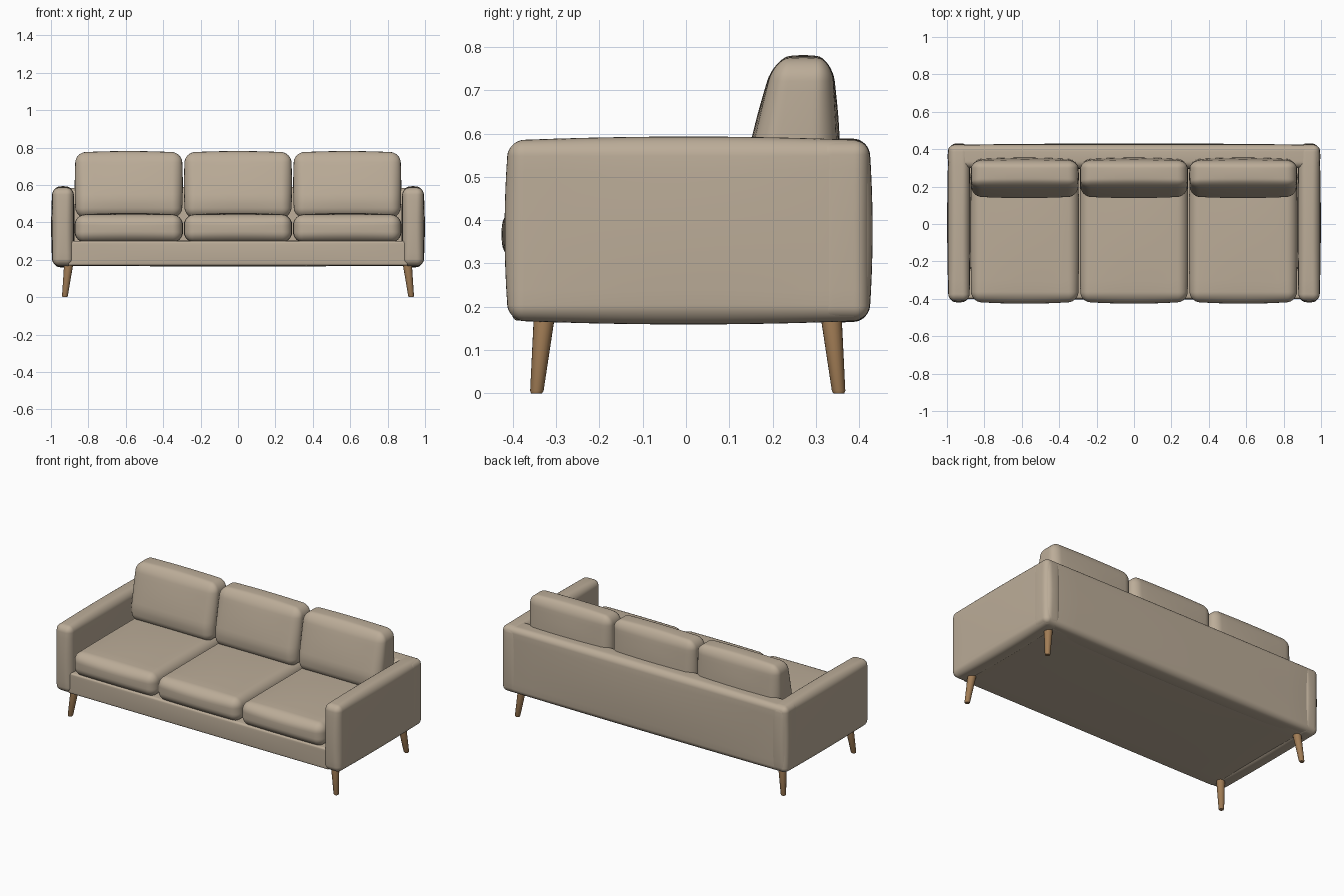
import bpy, bmesh, math
from mathutils import Vector

if "Cube" in bpy.data.objects:
    bpy.data.objects.remove(bpy.data.objects["Cube"])


def material(name, rgb):
    m = bpy.data.materials.new(name)
    m.diffuse_color = (*rgb, 1)
    m.use_nodes = True
    m.node_tree.nodes["Principled BSDF"].inputs["Base Color"].default_value = m.diffuse_color
    return m


FABRIC = material("beige fabric", (0.50, 0.415, 0.315))
WOOD = material("brown wood", (0.36, 0.205, 0.092))


def finish(name, bm, mat, angle):
    bmesh.ops.recalc_face_normals(bm, faces=bm.faces)
    me = bpy.data.meshes.new(name)
    bm.to_mesh(me)
    bm.free()
    me.materials.append(mat)
    ob = bpy.data.objects.new(name, me)
    bpy.context.collection.objects.link(ob)
    bpy.ops.object.select_all(action='DESELECT')
    ob.select_set(True)
    bpy.context.view_layer.objects.active = ob
    bpy.ops.object.shade_smooth_by_angle(angle=math.radians(angle))
    return ob


def ticks(h, r, seg=4, mid=10):
    """Grid lines along one axis: even in the middle, arc-spaced in the rounded ends."""
    a = h - r
    end = [a + r * math.tan(math.pi / 4 * k / seg) for k in range(1, seg + 1)]
    return [-e for e in reversed(end)] + [-a + 2 * a * k / mid for k in range(mid + 1)] + end


def soft_box(name, lo, hi, r, bulge=(0, 0, 0), warp=None):
    """Rounded box whose faces swell outwards like upholstery."""
    lo, hi = Vector(lo), Vector(hi)
    c, h = (lo + hi) / 2, (hi - lo) / 2
    bm = bmesh.new()
    for ax in range(3):
        u, v = (ax + 1) % 3, (ax + 2) % 3
        tu, tv = ticks(h[u], r), ticks(h[v], r)
        for side in (-1, 1):
            rows = []
            for a in tu:
                row = []
                for b in tv:
                    p = Vector((0, 0, 0))
                    p[ax], p[u], p[v] = side * h[ax], a, b
                    inner = Vector([max(-(h[i] - r), min(h[i] - r, p[i])) for i in range(3)])
                    row.append(bm.verts.new(inner + (p - inner).normalized() * r))
                rows.append(row)
            for i in range(len(tu) - 1):
                for j in range(len(tv) - 1):
                    bm.faces.new((rows[i][j], rows[i + 1][j], rows[i + 1][j + 1], rows[i][j + 1]))
    bmesh.ops.remove_doubles(bm, verts=bm.verts, dist=1e-5)
    for vert in bm.verts:
        n = [vert.co[i] / h[i] for i in range(3)]
        q = vert.co.copy()
        for i in range(3):
            q[i] += bulge[i] * n[i] * (1 - n[i - 1] ** 2) * (1 - n[i - 2] ** 2)
        vert.co = q + c
        if warp:
            warp(vert.co)
    return finish(name, bm, FABRIC, 60)


# Frame: base, back and arms
soft_box("base", (-0.91, -0.40, 0.168), (0.91, 0.38, 0.30), 0.012, (0, 0.004, 0.004))
soft_box("back_panel", (-0.992, 0.30, 0.17), (0.992, 0.423, 0.583), 0.032, (0.004, 0.008, 0.006))
for s, side in ((-1, "left"), (1, "right")):
    x = sorted((s * 0.88, s * 0.992))
    soft_box(side + "_arm", (x[0], -0.41, 0.168), (x[1], 0.422, 0.584), 0.036, (0.007, 0.009, 0.009))


# Cushions: three seats and three backs
def lean(co):
    t = max(0, min(1, (co.z - 0.52) / 0.26))
    k = max(0, min(1, (co.y - 0.135) / 0.22))
    co.y += t * (0.062 * (1 - k) - 0.012 * k)


for i, side in enumerate(("left", "middle", "right")):
    x = (i - 1) * 0.584
    soft_box(side + "_seat_cushion", (x - 0.286, -0.415, 0.294), (x + 0.286, 0.31, 0.440),
             0.052, (0.004, 0.011, 0.010))
    soft_box(side + "_back_cushion", (x - 0.283, 0.147, 0.425), (x + 0.283, 0.346, 0.773),
             0.052, (0.006, 0.012, 0.008), lean)


# Legs: splayed tapering round pegs
def leg(name, sx, sy):
    top = Vector((sx * 0.905, 0.004 + sy * 0.331, 0.18))
    foot = Vector((sx * 0.926, 0.004 + sy * 0.349, 0))
    bm = bmesh.new()
    n, rings = 20, []
    for t, rad in ((0, 0.0245), (0.97, 0.0155), (1, 0.0125)):
        o = top.lerp(foot, t)
        rings.append([bm.verts.new(o + Vector((rad * math.cos(2 * math.pi * k / n),
                                               rad * math.sin(2 * math.pi * k / n), 0)))
                      for k in range(n)])
    for a, b in zip(rings, rings[1:]):
        for k in range(n):
            bm.faces.new((a[k], a[(k + 1) % n], b[(k + 1) % n], b[k]))
    bm.faces.new(rings[0])
    bm.faces.new(rings[-1])
    finish(name, bm, WOOD, 40)


for sx, side in ((-1, "left"), (1, "right")):
    for sy, end in ((-1, "front"), (1, "back")):
        leg(f"{end}_{side}_leg", sx, sy)
